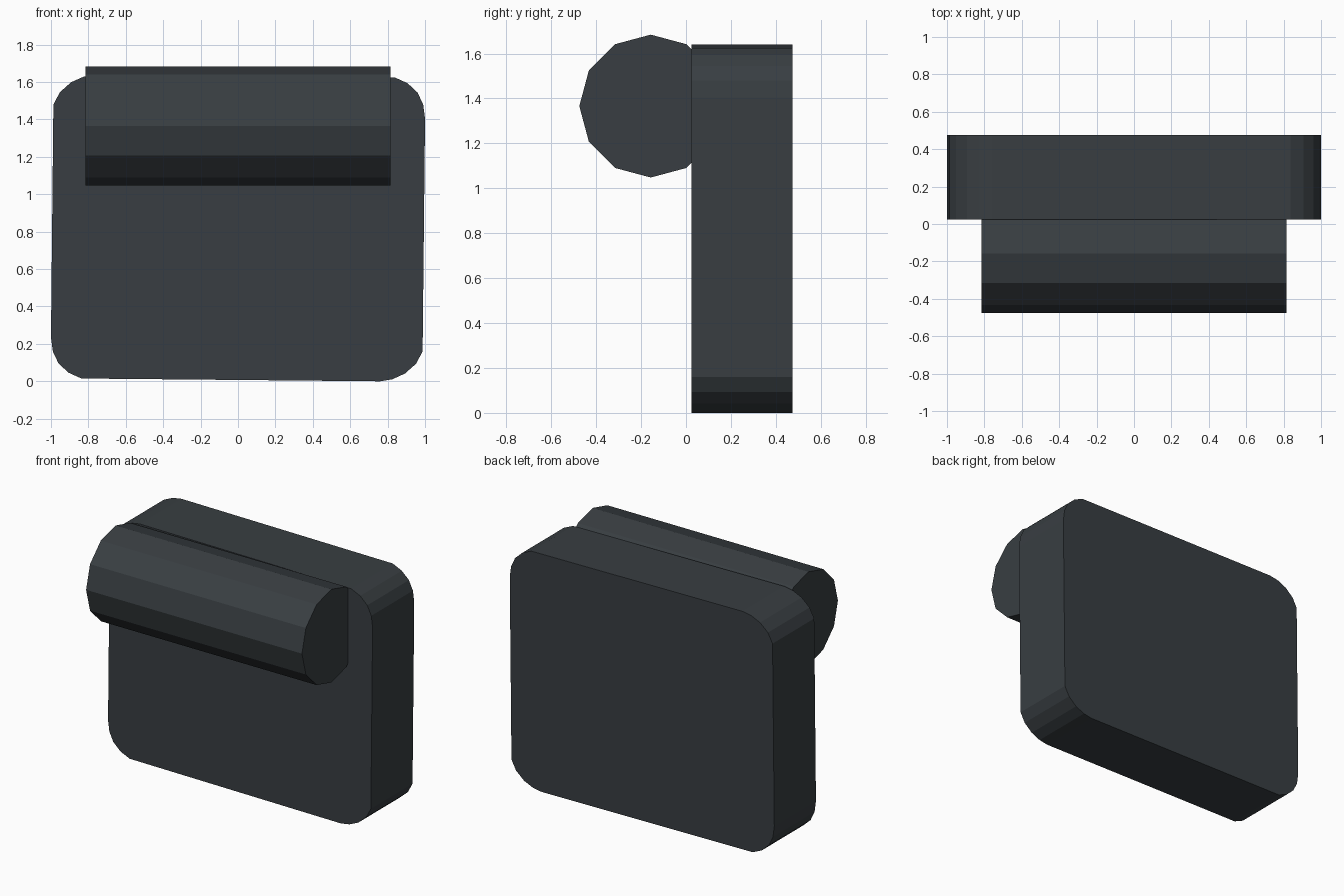
import bpy, bmesh
from math import cos, sin, pi

if "Cube" in bpy.data.objects:
    bpy.data.objects.remove(bpy.data.objects["Cube"])

mat = bpy.data.materials.new("dark_slate")
mat.diffuse_color = (0.04, 0.048, 0.054, 1)
mat.use_nodes = True
mat.node_tree.nodes["Principled BSDF"].inputs["Base Color"].default_value = mat.diffuse_color


def prism(name, ring_a, ring_b):
    """Closed solid between two matching outlines."""
    bm = bmesh.new()
    a = [bm.verts.new(p) for p in ring_a]
    b = [bm.verts.new(p) for p in ring_b]
    bm.faces.new(a)
    bm.faces.new(b)
    for i in range(len(a)):
        j = (i + 1) % len(a)
        bm.faces.new((a[i], a[j], b[j], b[i]))
    bmesh.ops.recalc_face_normals(bm, faces=bm.faces)
    me = bpy.data.meshes.new(name)
    bm.to_mesh(me)
    bm.free()
    me.materials.append(mat)
    ob = bpy.data.objects.new(name, me)
    bpy.context.collection.objects.link(ob)
    return ob


# Slab: slightly tilted rounded outline, lower half turned 180 degrees for the upper half
H = 1.64
lower = [(-1.0, 0.235), (-0.99, 0.16), (-0.96, 0.096), (-0.906, 0.046), (-0.837, 0.015),
         (0.76, 0.0), (0.825, 0.011), (0.892, 0.041), (0.952, 0.094), (0.987, 0.16)]
outline = lower + [(-x, H - z) for x, z in lower]
prism("body_slab", [(x, 0.025, z) for x, z in outline], [(x, 0.475, z) for x, z in outline])

# Roller: twelve-sided bar partly sunk into the front of the slab
R, CY, CZ, HALF = 0.318, -0.157, 1.366, 0.816
circle = [(CY + R * cos(k * pi / 6), CZ + R * sin(k * pi / 6)) for k in range(12)]
prism("front_roller", [(-HALF, y, z) for y, z in circle], [(HALF, y, z) for y, z in circle])
